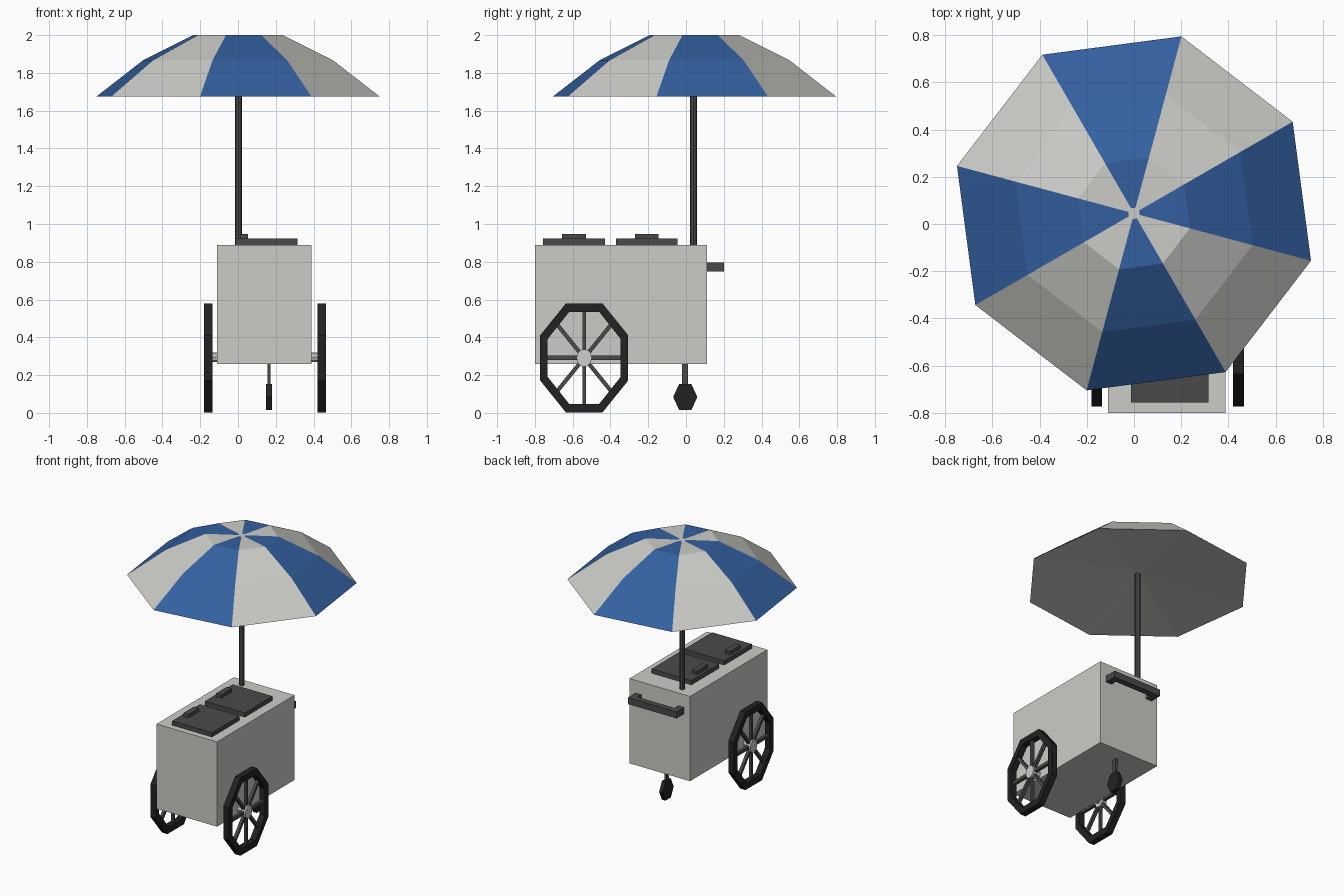
import bpy, bmesh, math
from mathutils import Matrix

if "Cube" in bpy.data.objects:
    bpy.data.objects.remove(bpy.data.objects["Cube"])


def material(name, rgb):
    m = bpy.data.materials.new(name)
    m.diffuse_color = (*rgb, 1)
    m.use_nodes = True
    m.node_tree.nodes["Principled BSDF"].inputs["Base Color"].default_value = m.diffuse_color
    return m


WHITE = material("off_white", (0.60, 0.60, 0.57))
BLUE = material("blue", (0.033, 0.117, 0.35))
GREY = material("dark_grey", (0.068, 0.068, 0.068))
BLACK = material("tyre_black", (0.016, 0.016, 0.016))
METAL = material("light_metal", (0.62, 0.62, 0.61))


def finish(name, bm, *mats, normals=True):
    if normals:
        bmesh.ops.recalc_face_normals(bm, faces=bm.faces)
    me = bpy.data.meshes.new(name)
    bm.to_mesh(me)
    bm.free()
    ob = bpy.data.objects.new(name, me)
    bpy.context.collection.objects.link(ob)
    for m in mats:
        me.materials.append(m)
    return ob


def add_box(bm, lo, hi):
    size = [b - a for a, b in zip(lo, hi)]
    mid = [(a + b) / 2 for a, b in zip(lo, hi)]
    bmesh.ops.create_cube(bm, size=1, matrix=Matrix.Translation(mid) @ Matrix.Diagonal((*size, 1)))


def box(name, lo, hi, mat):
    bm = bmesh.new()
    add_box(bm, lo, hi)
    return finish(name, bm, mat)


def loop_x(bm, x, y, z, ry, rz, n, phase):
    """Ring of vertices in a plane facing x."""
    return [bm.verts.new((x, y + ry * math.cos(phase + math.tau * i / n),
                          z + rz * math.sin(phase + math.tau * i / n))) for i in range(n)]


def bridge(bm, a, b):
    n = len(a)
    return [bm.faces.new((a[i], a[(i + 1) % n], b[(i + 1) % n], b[i])) for i in range(n)]


def disc_x(name, x0, x1, y, z, ry, rz, n, phase, mat):
    bm = bmesh.new()
    a, b = (loop_x(bm, x, y, z, ry, rz, n, phase) for x in (x0, x1))
    bridge(bm, a, b)
    bm.faces.new(a)
    bm.faces.new(b)
    return finish(name, bm, mat)


# Cart body
box("body", (-0.11, -0.80, 0.26), (0.388, 0.11, 0.89), WHITE)

# Two lids with grips
for label, y in (("front", -0.593), ("back", -0.208)):
    box(label + "_lid", (-0.012, y - 0.163, 0.885), (0.315, y + 0.163, 0.922), GREY)
    box(label + "_lid_grip", (0.01, y - 0.063, 0.92), (0.052, y + 0.063, 0.948), GREY)

# Push handle: bar and two stubs
bm = bmesh.new()
add_box(bm, (-0.062, 0.155, 0.748), (0.338, 0.20, 0.796))
for x in (-0.062, 0.29):
    add_box(bm, (x, 0.105, 0.748), (x + 0.048, 0.16, 0.796))
finish("push_handle", bm, GREY)

# Big wheels: octagonal tyre, eight spokes, hub
WY, WZ = -0.539, 0.291
for side, x0, x1, hub0, hub1 in (("left", -0.18, -0.135, -0.178, -0.10),
                                 ("right", 0.42, 0.466, 0.38, 0.464)):
    bm = bmesh.new()
    k = 1 / math.cos(math.pi / 8)
    loops = [loop_x(bm, x, WY, WZ, ry * k, rz * k, 8, math.pi / 8)
             for x, ry, rz in ((x0, 0.233, 0.289), (x1, 0.233, 0.289),
                               (x1, 0.193, 0.243), (x0, 0.193, 0.243))]
    for i in range(4):
        bridge(bm, loops[i], loops[(i + 1) % 4])
    finish(side + "_tyre", bm, BLACK)

    bm = bmesh.new()
    xm = (x0 + x1) / 2
    squash = Matrix.Diagonal((1, 0.81, 1, 1))
    for i in range(4):
        part = bmesh.new()
        add_box(part, (-0.011, -0.012, -0.25), (0.011, 0.012, 0.25))
        part.transform(Matrix.Translation((xm, WY, WZ)) @ squash @ Matrix.Rotation(i * math.pi / 4, 4, 'X'))
        tmp = bpy.data.meshes.new("tmp")
        part.to_mesh(tmp)
        part.free()
        bm.from_mesh(tmp)
        bpy.data.meshes.remove(tmp)
    finish(side + "_spokes", bm, GREY)

    outer = (x0, xm + 0.014) if side == "left" else (xm - 0.014, x1)
    disc_x(side + "_hub", *outer, WY, WZ, 0.041, 0.048, 10, 0, METAL)
    disc_x(side + "_axle", hub0, hub1, WY, WZ + 0.004, 0.022, 0.025, 8, 0, METAL)

# Caster at the back
box("caster_stem", (0.155, -0.02, 0.09), (0.171, 0.01, 0.265), GREY)
disc_x("caster_wheel", 0.149, 0.179, -0.004, 0.084, 0.064, 0.08, 6, 0, BLACK)

# Umbrella pole
bm = bmesh.new()
bmesh.ops.create_cone(bm, cap_ends=True, segments=8, radius1=0.019, radius2=0.019, depth=0.88,
                      matrix=Matrix.Translation((0.003, 0.04, 1.32)))
finish("umbrella_pole", bm, GREY)

# Canopy: eight gores in alternating colours, flat top, shallow underside
bm = bmesh.new()
CY = 0.045
rings = [[bm.verts.new((r * math.cos(math.radians(45 * i - 15)),
                        CY + r * math.sin(math.radians(45 * i - 15)), z)) for i in range(8)]
         for r, z in ((0.776, 1.675), (0.52, 1.867), (0.245, 2.0), (0.025, 2.0))]
for lower, upper in zip(rings, rings[1:]):
    for i, f in enumerate(bridge(bm, lower, upper)):
        f.material_index = 1 - i % 2
bm.faces.new(rings[-1])
apex = bm.verts.new((0, CY, 1.745))
for i in range(8):
    bm.faces.new((rings[0][(i + 1) % 8], rings[0][i], apex))
finish("umbrella_canopy", bm, WHITE, BLUE)
